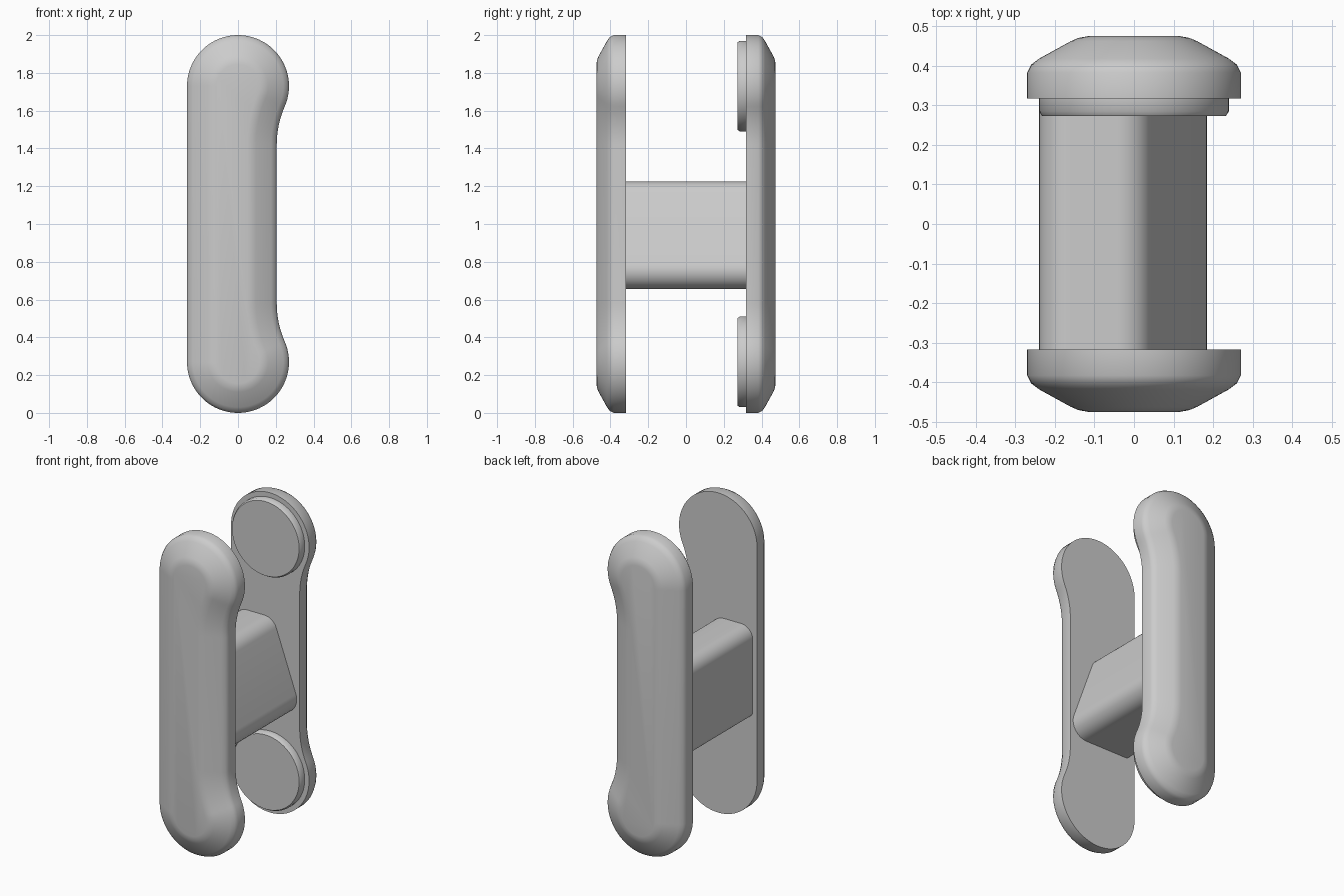
import bpy, bmesh
from math import sin, cos, pi, atan2, tan, acos
from mathutils import Vector

if "Cube" in bpy.data.objects:
    bpy.data.objects.remove(bpy.data.objects["Cube"])


def arc(cx, cz, r, a0, a1, n):
    return [(cx + r * cos(a0 + (a1 - a0) * i / n), cz + r * sin(a0 + (a1 - a0) * i / n))
            for i in range(n + 1)]


def loft(name, sections):
    """Skin a list of (y, outline of (x, z) points) and cap both ends."""
    bm = bmesh.new()
    rings = [[bm.verts.new((x, y, z)) for x, z in pts] for y, pts in sections]
    n = len(rings[0])
    for a, b in zip(rings, rings[1:]):
        for i in range(n):
            j = (i + 1) % n
            bm.faces.new((a[i], a[j], b[j], b[i]))
    bm.faces.new(rings[0])
    bm.faces.new(rings[-1])
    bmesh.ops.recalc_face_normals(bm, faces=bm.faces)
    me = bpy.data.meshes.new(name)
    bm.to_mesh(me)
    bm.free()
    ob = bpy.data.objects.new(name, me)
    bpy.context.collection.objects.link(ob)
    bpy.ops.object.select_all(action='DESELECT')
    ob.select_set(True)
    bpy.context.view_layer.objects.active = ob
    bpy.ops.object.shade_smooth_by_angle(angle=0.61)
    return ob


def plate_outline(inset):
    # concave waist blend, then round end, mirrored to the bottom half
    t = atan2(0.31, 0.705)
    top = arc(0.705, 1.42, 0.5 + inset, pi, pi - t, 10)[:-1]
    top += arc(0, 1.73, 0.27 - inset, -t, pi, 48)
    return top + [(x, 2 - z) for x, z in reversed(top)]


def rounded_polygon(corners, n=10):
    pts = []
    for k, (x, z, r) in enumerate(corners):
        p = Vector((x, z))
        a = (Vector(corners[k - 1][:2]) - p).normalized()
        b = (Vector(corners[(k + 1) % len(corners)][:2]) - p).normalized()
        half = acos(a.dot(b)) / 2
        c = p + (a + b).normalized() * (r / sin(half))
        s = p + a * (r / tan(half)) - c
        sweep = pi - 2 * half
        pts += arc(c.x, c.y, r, atan2(s.y, s.x), atan2(s.y, s.x) + sweep, n)
    return pts


# two matching outer plates with softened outer faces
PROFILE = [(0, 0.317), (0, 0.383), (0.01, 0.403), (0.03, 0.418),
           (0.11, 0.462), (0.13, 0.4705), (0.155, 0.475)]
for name, side in (("front_plate", -1), ("back_plate", 1)):
    loft(name, [(side * y, plate_outline(i)) for i, y in PROFILE])

# connecting bar with a slanted right side
section = rounded_polygon([(-0.24, 0.655, 0.04), (0.227, 0.655, 0.10),
                           (0.022, 1.225, 0.09), (-0.24, 1.225, 0.08)])
loft("connecting_bar", [(-0.317, section), (0.317, section)])

# round pads on the inner face of the back plate
for name, z in (("lower_pad", 0.27), ("upper_pad", 1.73)):
    loft(name, [(y, arc(0, z, r, 0, 2 * pi, 64)[:-1])
                for y, r in ((0.318, 0.24), (0.285, 0.24), (0.273, 0.232))])
